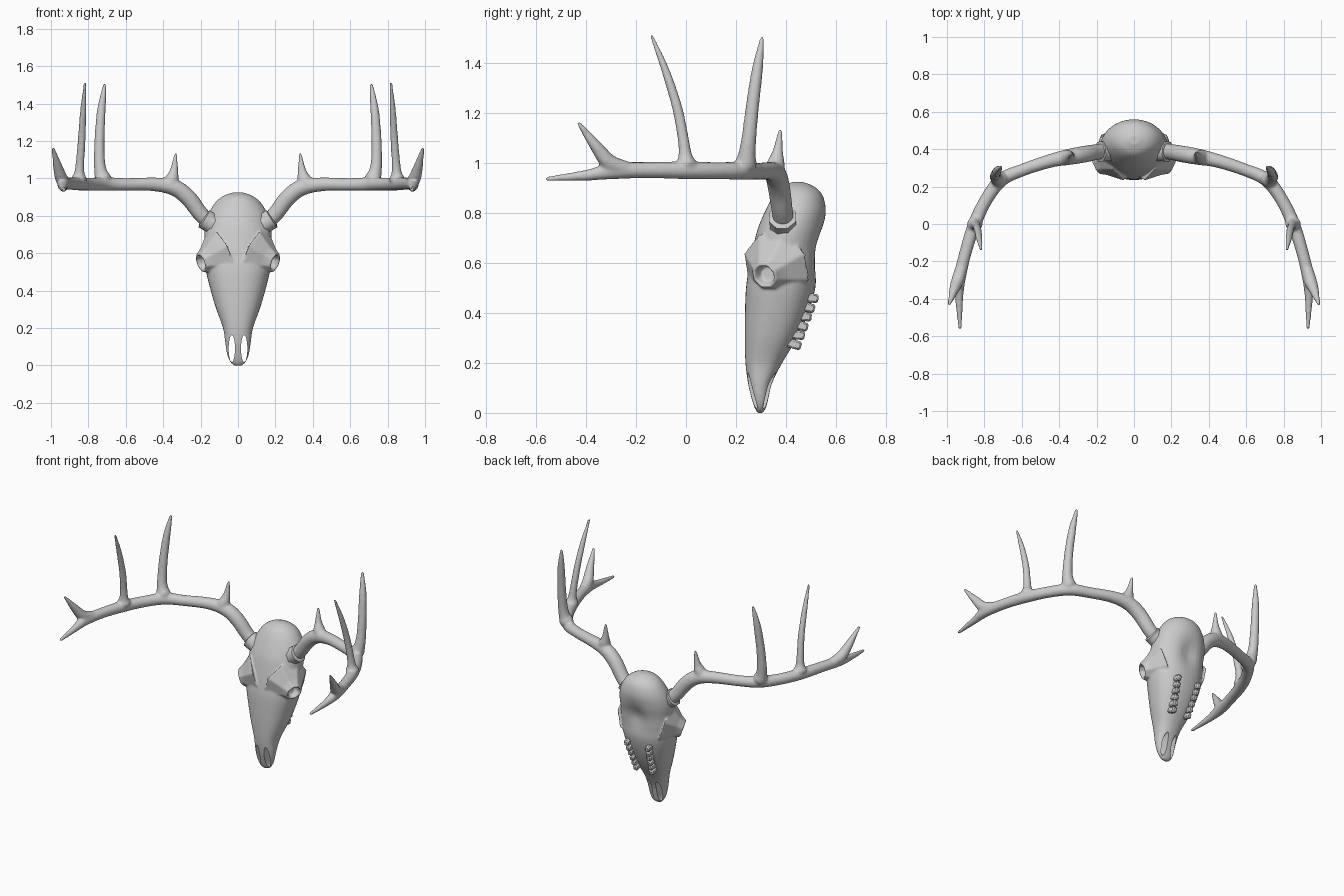
import bpy, bmesh, math
from mathutils import Vector, Matrix

if "Cube" in bpy.data.objects:
    bpy.data.objects.remove(bpy.data.objects["Cube"])


def catmull(pts, n):
    """Smoothly resample a list of equal-length tuples."""
    p = [Vector(q) for q in pts]
    p = [2 * p[0] - p[1]] + p + [2 * p[-1] - p[-2]]
    out = []
    for i in range(1, len(p) - 2):
        a, b, c, d = p[i - 1:i + 3]
        for k in range(n):
            t = k / n
            out.append(0.5 * (2 * b + (c - a) * t + (2 * a - 5 * b + 4 * c - d) * t * t
                              + (3 * b - a - 3 * c + d) * t ** 3))
    out.append(p[-2])
    return out


def loft(bm, rings):
    vs = [[bm.verts.new(co) for co in r] for r in rings]
    n = len(vs[0])
    faces = [bm.faces.new(vs[0]), bm.faces.new(vs[-1])]
    for a, b in zip(vs, vs[1:]):
        for i in range(n):
            faces.append(bm.faces.new((a[i], a[(i + 1) % n], b[(i + 1) % n], b[i])))
    bmesh.ops.recalc_face_normals(bm, faces=faces)


def tube(bm, pts, sides=16, sub=6):
    """Tapered tube through (x, y, z, radius) points with a rounded tip."""
    c = catmull(pts, sub)
    pos = [Vector(q[:3]) for q in c]
    rad = [max(q[3], 0.004) for q in c]
    end = (pos[-1] - pos[-2]).normalized()
    pos.append(pos[-1] + end * rad[-1] * 0.7)
    rad.append(rad[-1] * 0.5)
    rings, u = [], Vector((0.3, 1, 0.2))
    for i, p in enumerate(pos):
        t = (pos[min(i + 1, len(pos) - 1)] - pos[max(i - 1, 0)]).normalized()
        u = (u - t * u.dot(t)).normalized()
        v = t.cross(u)
        rings.append([p + rad[i] * (math.cos(2 * math.pi * k / sides) * u
                                    + math.sin(2 * math.pi * k / sides) * v) for k in range(sides)])
    loft(bm, rings)


def lathe(bm, profile, centre, axis, sides, mirror=1):
    """Revolve (radius, height) profile about axis."""
    m = Matrix.Diagonal((mirror, 1, 1, 1)) @ Matrix.Translation(centre) \
        @ Vector(axis).to_track_quat('Z', 'Y').to_matrix().to_4x4()
    loft(bm, [[m @ Vector((r * math.cos(2 * math.pi * (k + .5) / sides),
                           r * math.sin(2 * math.pi * (k + .5) / sides), h))
               for k in range(sides)] for r, h in profile])


def make(name, bm, mirror=False):
    me = bpy.data.meshes.new(name)
    bm.to_mesh(me)
    bm.free()
    ob = bpy.data.objects.new(name, me)
    bpy.context.collection.objects.link(ob)
    if mirror:
        ob.modifiers.new("mirror", 'MIRROR').use_mirror_merge = False
    return ob


def fuse(ob, voxel, iterations):
    """Blend overlapping parts into one soft surface."""
    rm = ob.modifiers.new("fuse", 'REMESH')
    rm.mode, rm.voxel_size = 'VOXEL', voxel
    sm = ob.modifiers.new("soften", 'SMOOTH')
    sm.factor, sm.iterations = .5, iterations


def finish(ob, angle):
    """Apply modifiers and smooth-shade."""
    bpy.ops.object.select_all(action='DESELECT')
    ob.select_set(True)
    bpy.context.view_layer.objects.active = ob
    bpy.ops.object.convert(target='MESH')
    bpy.ops.object.shade_smooth_by_angle(angle=math.radians(angle))


# Skull: cross-sections as (z, half width, front y, back y)
sections = [
    (0.0, .022, .287, .307), (.02, .042, .275, .32), (.06, .058, .262, .33), (.12, .068, .248, .345),
    (.2, .08, .238, .385), (.3, .116, .235, .445), (.4, .146, .236, .49), (.5, .170, .24, .518),
    (.58, .176, .252, .523), (.66, .178, .268, .532), (.74, .178, .288, .552), (.81, .158, .318, .56),
    (.87, .122, .35, .547), (.905, .08, .38, .515), (.924, .03, .425, .47)]
bm = bmesh.new()
rings = []
for z, w, f, b in catmull(sections, 4):
    ring = []
    e = .87 + .13 * min(1, max(0, (z - .6) / .15))
    for k in range(40):
        a = 2 * math.pi * k / 40
        c, s = math.cos(a), math.sin(a)
        x = w * math.copysign(abs(c) ** e, c)
        y = (f + b) / 2 + (b - f) / 2 * math.copysign(abs(s) ** e, s)
        if s > 0:  # shallow hollow at the back of the cranium
            y -= .02 * s * math.exp(-(x / .06) ** 2 - ((z - .66) / .08) ** 2)
        ring.append((x, y, z))
    rings.append(ring)
loft(bm, rings)
# Eye sockets: flared rim with a recessed cup
for side in (-1, 1):
    lathe(bm, [(.15, -.115), (.11, -.07), (.078, -.035), (.06, -.008), (.056, .003),
               (.044, .005), (.037, -.02), (.03, -.045)],
          (.196, .315, .55), (.84, -.42, -.32), 8, side)
skull = make("skull", bm)
fuse(skull, .006, 5)

# Nasal openings cut right through the muzzle
bm = bmesh.new()
for s in (-1, 1):
    rings = []
    for y in (.1, .5):
        ring = []
        for k in range(24):
            a = 2 * math.pi * k / 24
            ring.append((s * (.033 + .017 * math.cos(a)), y, .09 + .072 * math.sin(a)))
        rings.append(ring)
    loft(bm, rings)
cutter = make("nasal_cutter", bm)
cutter.hide_render = True
mod = skull.modifiers.new("nasal", 'BOOLEAN')
mod.operation, mod.object, mod.solver = 'DIFFERENCE', cutter, 'EXACT'
finish(skull, 45)
bpy.data.objects.remove(cutter)

# Burr collars at the antler bases
bm = bmesh.new()
lathe(bm, [(.064, -.08), (.056, -.02), (.058, .022), (.042, .028)], (.162, .388, .772), (.78, -.06, .5), 8)
finish(make("antler_burrs", bm, True), 50)

# Antlers: main beam plus four tines, fused
beam = [(.13, .395, .74, .042), (.2, .385, .81, .043), (.265, .373, .895, .045), (.34, .36, .95, .044),
        (.45, .337, .968, .037), (.6, .287, .967, .034), (.71, .235, .97, .037), (.79, .13, .969, .035),
        (.852, 0, .971, .036), (.9, -.15, .972, .033), (.932, -.29, .968, .033), (.935, -.4, .951, .022),
        (.93, -.558, .936, .01)]
tines = [
    [(.37, .352, .965, .04), (.352, .36, 1.0, .036), (.341, .368, 1.05, .021), (.333, .377, 1.13, .009)],
    [(.71, .238, .978, .036), (.722, .24, 1.0, .044), (.734, .244, 1.035, .035), (.741, .252, 1.1, .03),
     (.74, .265, 1.22, .027), (.73, .285, 1.37, .023), (.713, .305, 1.5, .01)],
    [(.852, 0, .98, .036), (.85, 0, 1.0, .042), (.848, -.003, 1.03, .028), (.844, -.01, 1.09, .023),
     (.835, -.035, 1.22, .021), (.827, -.082, 1.37, .017), (.818, -.138, 1.51, .008)],
    [(.925, -.24, .976, .032), (.944, -.305, 1.0, .034), (.963, -.355, 1.06, .026), (.988, -.43, 1.16, .009)]]
bm = bmesh.new()
for path in [beam] + tines:
    tube(bm, path)
antlers = make("antlers", bm, True)
fuse(antlers, .007, 10)
finish(antlers, 60)

# Upper teeth: two rows along the palate
bm = bmesh.new()
for i in range(6):
    t = i / 5
    p = Vector((.058 + .02 * t, .432 + .068 * t, .275 + .185 * t))
    m = Matrix.Translation(p) @ Matrix.Rotation(math.radians(-17 + 10 * (i % 2)), 4, 'X') \
        @ Matrix.Diagonal((.032, .06, .036, 1))
    g = bmesh.ops.create_cube(bm, size=1, matrix=m)
    edges = list({e for v in g["verts"] for e in v.link_edges})
    bmesh.ops.bevel(bm, geom=edges, offset=.007, segments=1, affect='EDGES')
finish(make("teeth", bm, True), 40)
